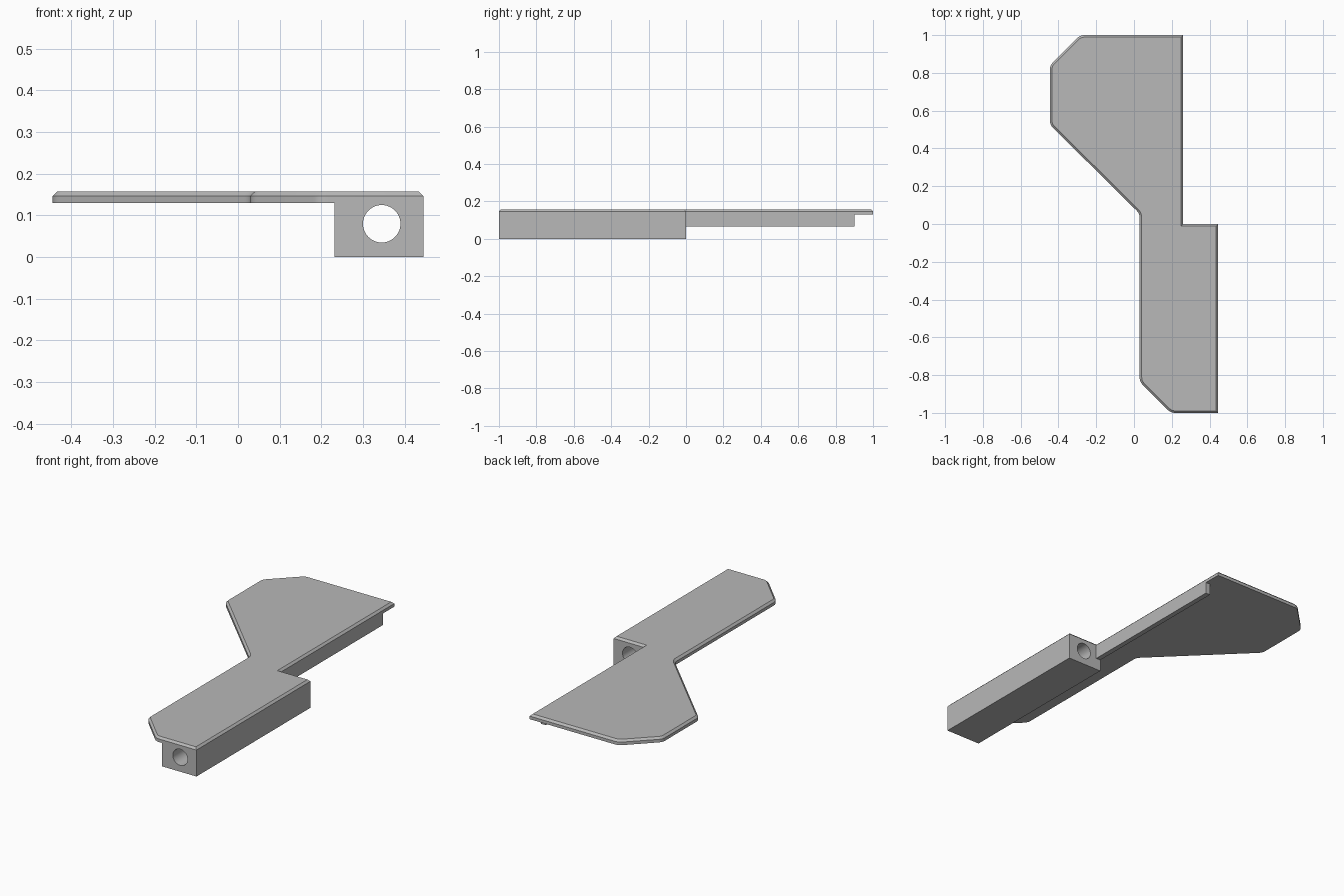
import bpy
import bmesh
from mathutils import Vector

if "Cube" in bpy.data.objects:
    bpy.data.objects.remove(bpy.data.objects["Cube"], do_unlink=True)

grey = bpy.data.materials.new("plain_grey")
grey.use_nodes = True
grey.diffuse_color = (0.48, 0.48, 0.48, 1)
grey.node_tree.nodes["Principled BSDF"].inputs["Base Color"].default_value = grey.diffuse_color

PLATE_BOTTOM, CHAMFER_START, PLATE_TOP = 0.13, 0.147, 0.158
BLOCK_LEFT, BLOCK_RIGHT, RIB_RIGHT = 0.232, 0.445, 0.26


def make_object(name, bm):
    bmesh.ops.recalc_face_normals(bm, faces=bm.faces)
    mesh = bpy.data.meshes.new(name)
    bm.to_mesh(mesh)
    bm.free()
    mesh.materials.append(grey)
    obj = bpy.data.objects.new(name, mesh)
    bpy.context.collection.objects.link(obj)
    return obj


def box(name, low, high):
    low, high = Vector(low), Vector(high)
    bm = bmesh.new()
    bmesh.ops.create_cube(bm, size=1)
    bmesh.ops.scale(bm, vec=high - low, verts=bm.verts)
    bmesh.ops.translate(bm, vec=(low + high) / 2, verts=bm.verts)
    return make_object(name, bm)


def rounded(corners, reach=0.022, steps=6):
    """Outline with the flagged corners softened by a small curve."""
    points = []
    for i, (x, y, soft) in enumerate(corners):
        p = Vector((x, y))
        if not soft:
            points.append(p)
            continue
        a = Vector(corners[i - 1][:2])
        b = Vector(corners[(i + 1) % len(corners)][:2])
        a = p + (a - p).normalized() * reach
        b = p + (b - p).normalized() * reach
        for s in range(steps + 1):
            t = s / steps
            points.append(a * (1 - t) ** 2 + p * 2 * t * (1 - t) + b * t ** 2)
    return points


def smooth(obj):
    bpy.ops.object.select_all(action="DESELECT")
    obj.select_set(True)
    bpy.context.view_layer.objects.active = obj
    bpy.ops.object.shade_smooth_by_angle(angle=0.45)


# Flat top plate with a chamfered upper rim
outline = rounded([
    (BLOCK_RIGHT, -1, False), (BLOCK_RIGHT, 0, False),
    (RIB_RIGHT, 0, False), (RIB_RIGHT, 1, False),
    (-0.285, 1, True), (-0.445, 0.84, True), (-0.445, 0.525, True),
    (0.03, 0.055, True), (0.03, -0.835, True), (0.195, -1, True)])
bm = bmesh.new()
base = bm.faces.new([bm.verts.new((p.x, p.y, PLATE_BOTTOM)) for p in outline])
walls = bmesh.ops.extrude_face_region(bm, geom=[base], use_keep_orig=True)["geom"]
top = next(g for g in walls if isinstance(g, bmesh.types.BMFace))
bmesh.ops.translate(bm, vec=(0, 0, CHAMFER_START - PLATE_BOTTOM), verts=top.verts)
bmesh.ops.recalc_face_normals(bm, faces=bm.faces)
bmesh.ops.inset_region(bm, faces=[top], thickness=0.011, use_even_offset=True)
bmesh.ops.translate(bm, vec=(0, 0, PLATE_TOP - CHAMFER_START), verts=top.verts)
smooth(make_object("top_plate", bm))

# Thick block under the front half, bored along its length
block = box("bored_block", (BLOCK_LEFT, -1, 0), (BLOCK_RIGHT, 0, PLATE_BOTTOM))
bpy.ops.mesh.primitive_cylinder_add(vertices=48, radius=0.045, depth=3,
                                    location=(0.345, 0, 0.08), rotation=(1.570796, 0, 0))
cutter = bpy.context.object
cutter.name = "bore_cutter"
cutter.hide_render = True
cutter.data.materials.append(grey)
bore = block.modifiers.new("bore", "BOOLEAN")
bore.operation = "DIFFERENCE"
bore.solver = "EXACT"
bore.object = cutter
bpy.context.view_layer.objects.active = block
bpy.ops.object.modifier_apply(modifier=bore.name)
bpy.data.objects.remove(cutter, do_unlink=True)
smooth(block)

# Thin rib under the edge of the rear half
box("rear_rib", (BLOCK_LEFT, 0, 0.066), (RIB_RIGHT, 0.9, PLATE_BOTTOM))
